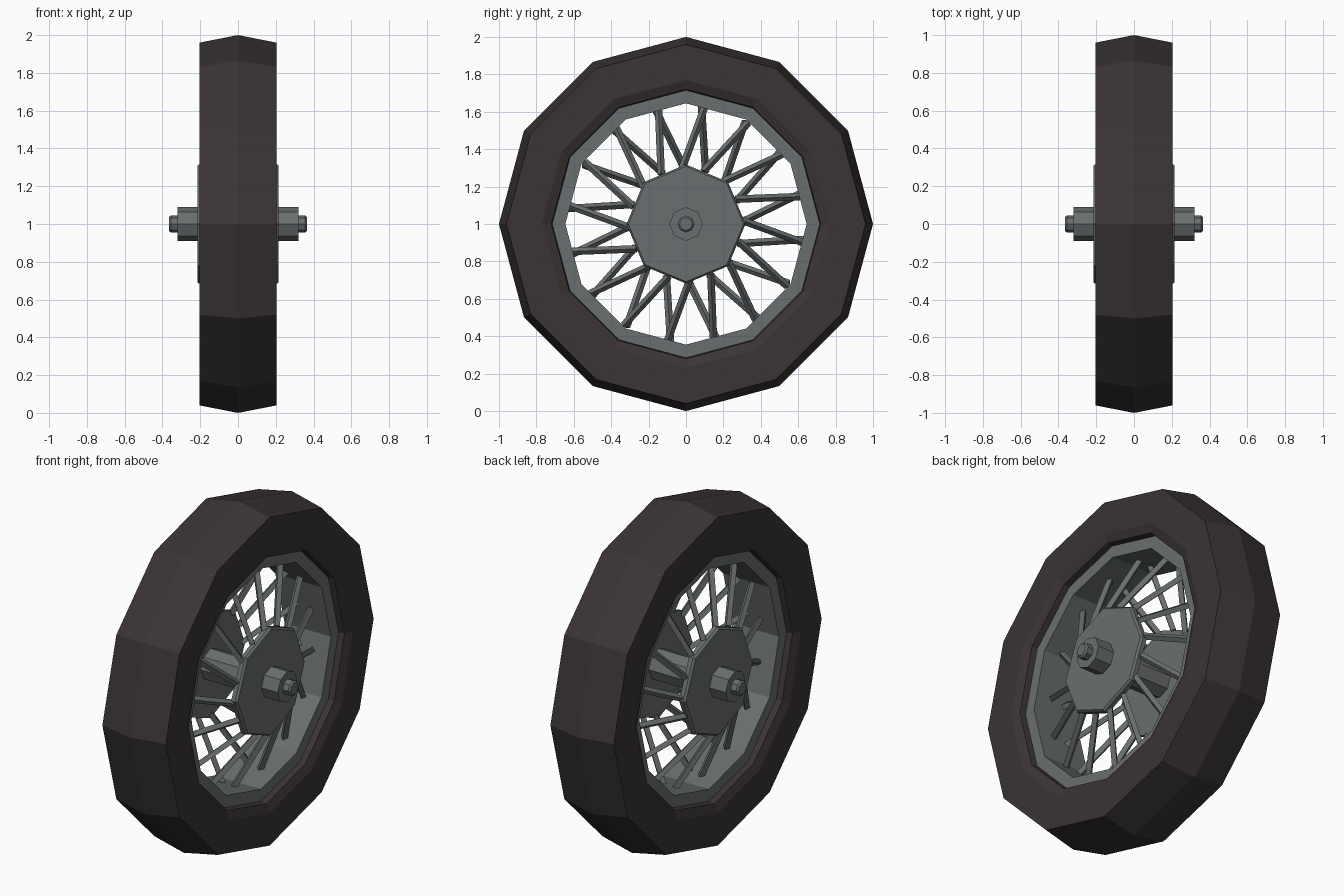
import bpy, bmesh, math
from mathutils import Vector, Matrix

if "Cube" in bpy.data.objects:
    bpy.data.objects.remove(bpy.data.objects["Cube"])

CZ = 1.0  # axle height


def material(name, rgb):
    m = bpy.data.materials.new(name)
    m.diffuse_color = (*rgb, 1)
    m.use_nodes = True
    m.node_tree.nodes["Principled BSDF"].inputs["Base Color"].default_value = m.diffuse_color
    return m


RUBBER = material("dark rubber", (0.043, 0.035, 0.034))
METAL = material("grey metal", (0.143, 0.156, 0.160))


def finish(bm, name, mat):
    bmesh.ops.recalc_face_normals(bm, faces=bm.faces)
    me = bpy.data.meshes.new(name)
    bm.to_mesh(me)
    bm.free()
    me.materials.append(mat)
    ob = bpy.data.objects.new(name, me)
    bpy.context.collection.objects.link(ob)
    return ob


def polar(x, r, a):
    """Point at radius r and angle a (from the top towards +y) around the axle."""
    return Vector((x, r * math.sin(a), CZ + r * math.cos(a)))


def lathe(name, profile, sides, mat, caps=False):
    """Sweep an (x, radius) profile around the axle."""
    bm = bmesh.new()
    rings = [[bm.verts.new(polar(x, r, 2 * math.pi * i / sides)) for i in range(sides)]
             for x, r in profile]
    for a, b in zip(rings, rings[1:]):
        for i in range(sides):
            j = (i + 1) % sides
            bm.faces.new((a[i], a[j], b[j], b[i]))
    if caps:
        bm.faces.new(rings[0])
        bm.faces.new(rings[-1])
    return finish(bm, name, mat)


def mirrored(half):
    return half + [(-x, r) for x, r in reversed(half) if x > 0]


def bar(bm, a, b, w):
    """Square bar from a to b, turned edge-on."""
    d = b - a
    side = d.cross(Vector((1, 0, 0))).normalized()
    up = side.cross(d).normalized()
    rot = Matrix((side, up, d.normalized())).transposed().to_4x4()
    mat = (Matrix.Translation((a + b) / 2) @ rot @ Matrix.Rotation(math.pi / 4, 4, 'Z')
           @ Matrix.Diagonal((w, w, d.length, 1)))
    bmesh.ops.create_cube(bm, size=1, matrix=mat)


# Tyre with crowned tread and stepped inner lip, meeting the rim
tyre = [(0.15, 0.715), (0.185, 0.72), (0.205, 0.77), (0.205, 0.96), (0, 1.0)]
lathe("tyre", mirrored(tyre), 12, RUBBER)

# Metal rim channel
lathe("rim", mirrored([(0.15, 0.715), (0.15, 0.645)]), 12, METAL)

# Hub barrel with stepped axle ends
barrel = [(0.365, 0.035), (0.355, 0.045), (0.32, 0.045), (0.32, 0.09)]
lathe("hub_axle", mirrored(barrel), 8, METAL, caps=True)

# Octagonal hub flanges and the laced spokes on each side
for s, label in ((1, "right"), (-1, "left")):
    lathe("hub_flange_" + label,
          [(s * 0.178, 0.318), (s * 0.203, 0.318), (s * 0.215, 0.308)], 8, METAL, caps=True)
    bm = bmesh.new()
    for i in range(16):
        a = math.radians(8.3 + 22.5 * i)
        bar(bm, polar(s * 0.185, 0.295, a - s * math.radians(12.5)),
            polar(s * 0.04, 0.635, a + s * math.radians(0.8)), 0.028)
    finish(bm, "spokes_" + label, METAL)
